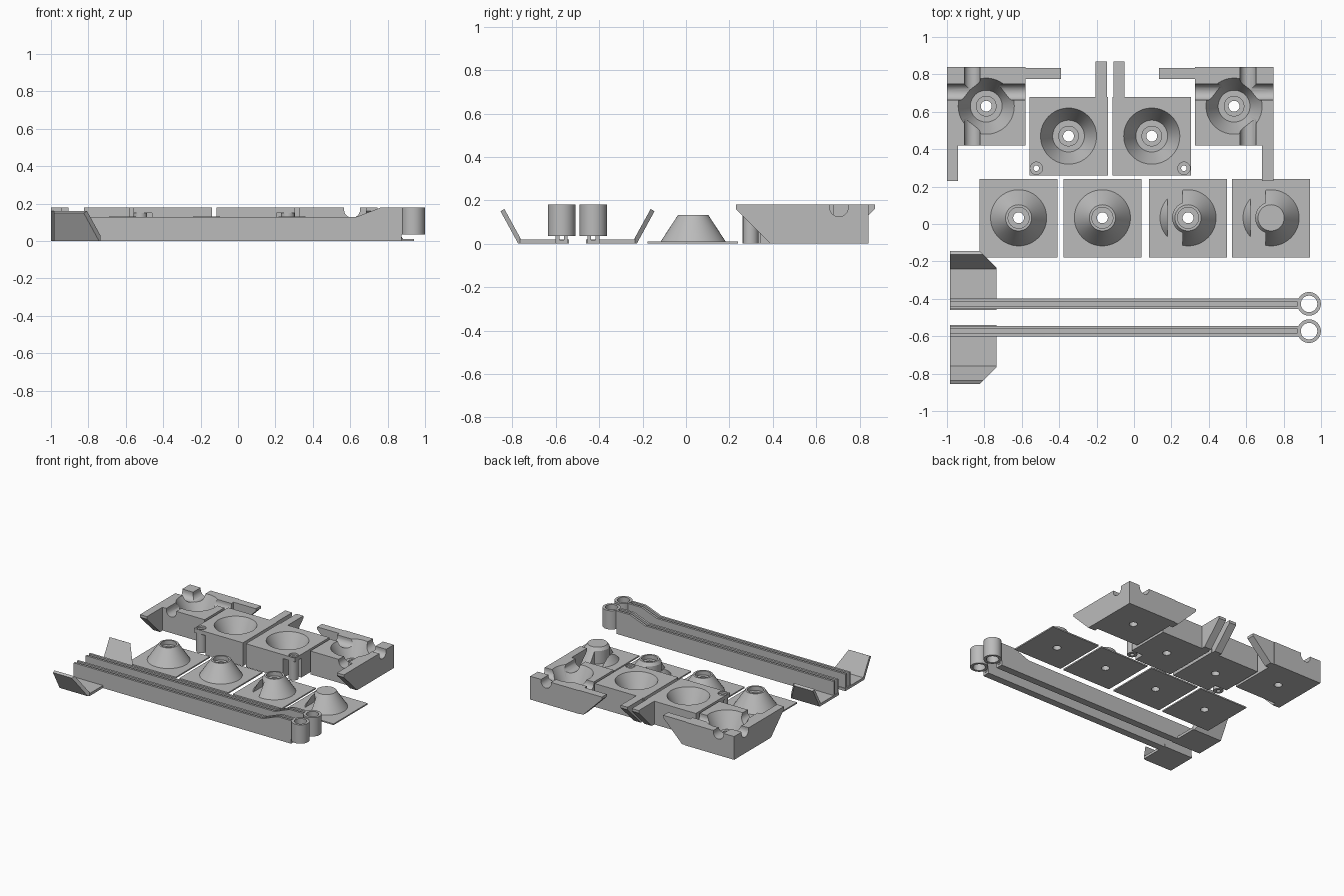
import bpy, bmesh, math
from mathutils import Vector, Matrix

cube = bpy.data.objects.get("Cube")
if cube:
    bpy.data.objects.remove(cube, do_unlink=True)

grey = bpy.data.materials.new("plain_grey")
grey.use_nodes = True
COLOUR = (0.5, 0.5, 0.5, 1)
grey.diffuse_color = COLOUR
grey.node_tree.nodes["Principled BSDF"].inputs["Base Color"].default_value = COLOUR


def finish(name, bm):
    bmesh.ops.recalc_face_normals(bm, faces=bm.faces[:])
    mesh = bpy.data.meshes.new(name)
    bm.to_mesh(mesh)
    bm.free()
    mesh.materials.append(grey)
    ob = bpy.data.objects.new(name, mesh)
    bpy.context.collection.objects.link(ob)
    return ob


def prism(name, pts, axis, lo, hi):
    """Extrude a 2D profile along x (profile y,z) or y (profile x,z)."""
    bm = bmesh.new()
    place = (lambda p: (lo, p[0], p[1])) if axis == "x" else (lambda p: (p[0], lo, p[1]))
    face = bm.faces.new([bm.verts.new(place(p)) for p in pts])
    out = bmesh.ops.extrude_face_region(bm, geom=[face])
    move = Vector((hi - lo, 0, 0)) if axis == "x" else Vector((0, hi - lo, 0))
    bmesh.ops.translate(bm, vec=move, verts=[v for v in out["geom"] if isinstance(v, bmesh.types.BMVert)])
    return finish(name, bm)


def box(name, x, y, z):
    return prism(name, [(x[0], z[0]), (x[1], z[0]), (x[1], z[1]), (x[0], z[1])], "y", *y)


def lathe(name, pts, centre, steps=64):
    """Revolve an (r, z) profile that starts and ends on the axis."""
    bm = bmesh.new()
    vs = [bm.verts.new((r, 0, z)) for r, z in pts]
    edges = [bm.edges.new(p) for p in zip(vs, vs[1:])]
    bmesh.ops.spin(bm, geom=vs + edges, cent=(0, 0, 0), axis=(0, 0, 1),
                   angle=math.tau, steps=steps, use_merge=True)
    bmesh.ops.remove_doubles(bm, verts=bm.verts[:], dist=1e-5)
    bmesh.ops.translate(bm, vec=(*centre, 0), verts=bm.verts[:])
    return finish(name, bm)


def rod(name, r, centre, z0, z1):
    return lathe(name, [(0, z0), (r, z0), (r, z1), (0, z1)], centre)


def boolean(ob, tool, mode="DIFFERENCE"):
    mod = ob.modifiers.new("boolean", "BOOLEAN")
    mod.operation, mod.object, mod.solver = mode, tool, "EXACT"
    bpy.context.view_layer.objects.active = ob
    bpy.ops.object.modifier_apply(modifier=mod.name)
    bpy.data.objects.remove(tool, do_unlink=True)


def smooth(ob):
    bpy.ops.object.select_all(action="DESELECT")
    ob.select_set(True)
    bpy.context.view_layer.objects.active = ob
    bpy.ops.object.shade_smooth_by_angle(angle=math.radians(30))


def mirrored(ob, name, axis, centre):
    mesh = ob.data.copy()
    scale = Vector((1, 1, 1))
    shift = Vector((0, 0, 0))
    scale[axis], shift[axis] = -1, 2 * centre
    mesh.transform(Matrix.Translation(shift) @ Matrix.Diagonal(scale).to_4x4())
    mesh.flip_normals()
    twin = bpy.data.objects.new(name, mesh)
    bpy.context.collection.objects.link(twin)


def fin(name, axis, start, sign, lo, hi):
    shape = [(0, 0), (.03, 0), (.19, .16), (.19, .18), (0, .18)]
    return prism(name, [(start + sign * d, z) for d, z in shape], axis, lo, hi)


def cut_recess(block, centre):
    boolean(block, lathe("cutter", [(0, -.05), (.029, -.05), (.029, .075), (.055, .075), (.055, .05),
                                    (.085, .05), (.15, .18), (.15, .25), (0, .25)], centre))


def channel(axis, mid, lo, hi):
    """Round-bottomed trough cutter."""
    r = .0425
    arc = [(mid + r * math.cos(a), .167 + r * math.sin(a))
           for a in [math.pi + math.pi * i / 16 for i in range(17)]]
    return prism("cutter", arc + [(mid + r, .3), (mid - r, .3)], axis, lo, hi)


# Corner block with crossing troughs and two bracing fins
corner = box("corner_block", (-1, -.58), (.42, .84), (0, .18))
cut_recess(corner, (-.79, .63))
boolean(corner, channel("y", -.865, .3, 1))
boolean(corner, channel("x", .705, -1.1, -.5))
corner_parts = [corner, fin("corner_front_fin", "x", .42, -1, -1, -.94),
                fin("corner_side_fin", "y", -.58, 1, .775, .835)]

# Middle block with an undercut corner, a tubular lug and one fin
middle = box("middle_block", (-.56, -.14), (.26, .68), (0, .18))
cut_recess(middle, (-.35, .47))
LUG = (-.522, .298)
boolean(middle, box("cutter", (-.7, -.46), (.1, .34), (-.1, .15)))
boolean(middle, rod("cutter", .015, LUG, -.1, .3))
boolean(middle, rod("cutter", .033, LUG, .165, .3))
lug = rod("lug_tube", .036, LUG, 0, .15)
boolean(lug, rod("cutter", .015, LUG, -.1, .3))
middle_parts = [middle, lug, fin("middle_fin", "x", .68, 1, -.205, -.145)]

for part in corner_parts + middle_parts:
    smooth(part)
    mirrored(part, part.name + "_left", 0, -.1275)

# Four base plates with hollow-topped cones; the last two are slotted
for i, (x, slotted) in enumerate([(-.617, False), (-.169, False), (.289, True), (.733, True)]):
    c = (x, .033)
    plate = box(f"cone_plate_{i + 1}", (x - .209, x + .209), (-.178, .24), (0, .01))
    cone = lathe("cone", [(0, .005), (.15, .005), (.15, .01), (.07, .132), (0, .132)], c)
    if slotted:
        slot = box("cutter", (x - .11, x - .03), (-.3, .3), (.01, .3))
        boolean(slot, rod("core", .085, c, -.1, .4))
        boolean(cone, slot)
    boolean(plate, cone, "UNION")
    boolean(plate, lathe("cutter", [(0, -.1), (.029, -.1), (.029, .1), (.056, .1), (.056, .3), (0, .3)], c))
    smooth(plate)

# Long arm: grooved beam, eyelet and bent wing
MID = -.427
arm = prism("arm_beam", [(-.985, 0), (.875, 0), (.875, .035), (.886, .035), (.886, .178),
                         (.76, .178), (.63, .128), (-.985, .128)], "y", MID - .028, MID + .028)
boolean(arm, box("cutter", (-1.2, .88), (MID - .011, MID + .011), (.018, .4)))
eye = (.936, MID)
ring = rod("arm_eyelet", .063, eye, .035, .18)
boolean(ring, rod("cutter", .044, eye, -.1, .4))
wing = prism("arm_wing", [(-.46, 0), (-.227, 0), (-.145, .15), (-.163, .16),
                          (-.24, .02), (-.46, .02)], "x", -.985, -.735)
bm = bmesh.new()
bm.from_mesh(wing.data)
cut = bmesh.ops.bisect_plane(bm, geom=bm.verts[:] + bm.edges[:] + bm.faces[:],
                             plane_co=(-.735, -.235, 0), plane_no=(1, 1, 0), clear_outer=True)
bmesh.ops.holes_fill(bm, edges=[e for e in cut["geom_cut"] if isinstance(e, bmesh.types.BMEdge)])
bm.to_mesh(wing.data)
bm.free()
for part in (arm, ring, wing):
    smooth(part)
    mirrored(part, part.name + "_front", 1, -.5)
